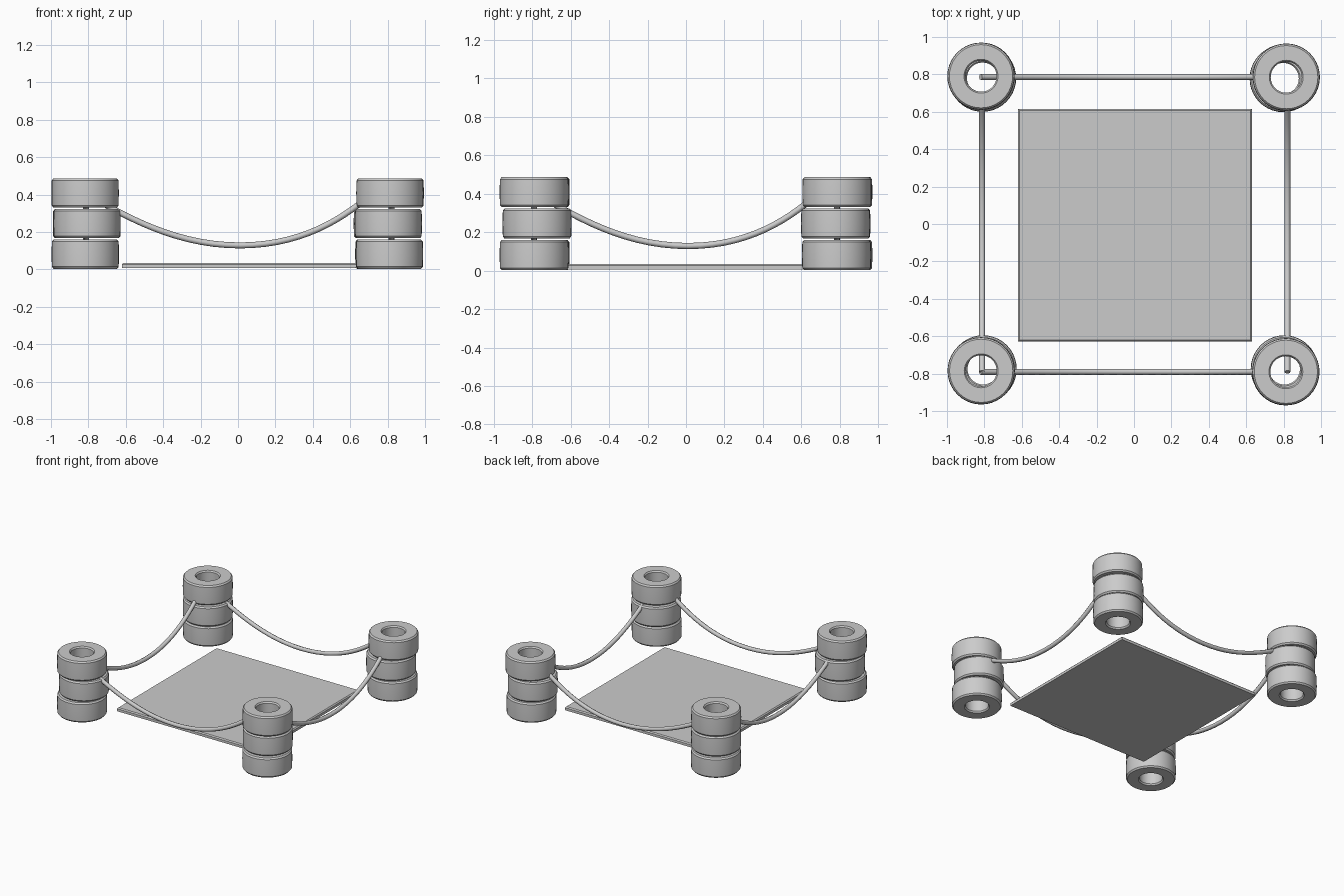
import bpy, bmesh, math

if "Cube" in bpy.data.objects:
    bpy.data.objects.remove(bpy.data.objects["Cube"])

R, HOLE, H, BEV = 0.180, 0.083, 0.156, 0.011


def smooth(ob):
    bpy.ops.object.select_all(action='DESELECT')
    ob.select_set(True)
    bpy.context.view_layer.objects.active = ob
    bpy.ops.object.shade_smooth_by_angle(angle=math.radians(30))


def make_obj(name, bm):
    me = bpy.data.meshes.new(name)
    bmesh.ops.recalc_face_normals(bm, faces=bm.faces[:])
    bm.to_mesh(me)
    bm.free()
    ob = bpy.data.objects.new(name, me)
    bpy.context.collection.objects.link(ob)
    return ob


def tyre(name, x, y, z, seg=40):
    # chamfered ring profile revolved about z
    prof = [(HOLE, BEV), (HOLE + BEV * .7, 0), (R - BEV, 0), (R - 0.002, BEV),
            (R, H / 2), (R - 0.002, H - BEV), (R - BEV, H),
            (HOLE + BEV * .7, H), (HOLE, H - BEV)]
    bm = bmesh.new()
    rings = []
    for i in range(seg):
        a = 2 * math.pi * i / seg
        rings.append([bm.verts.new((r * math.cos(a), r * math.sin(a), h)) for r, h in prof])
    n = len(prof)
    for i in range(seg):
        p, q = rings[i], rings[(i + 1) % seg]
        for j in range(n):
            k = (j + 1) % n
            bm.faces.new((p[j], q[j], q[k], p[k]))
    ob = make_obj(name, bm)
    ob.location = (x, y, z)
    smooth(ob)


# corner tyre stacks, each tyre nudged a little (bottom, middle, top)
stacks = {
    "front_left": (-0.817, -0.785, [(0, 0), (0.010, 0.010), (0, 0)]),
    "front_right": (0.812, -0.785, [(-0.002, -0.005), (-0.008, 0.010), (0, -0.005)]),
    "back_left": (-0.818, 0.790, [(0.002, 0), (0.008, -0.010), (0, 0)]),
    "back_right": (0.814, 0.788, [(-0.008, -0.005), (-0.016, -0.010), (0, -0.003)]),
}
for name, (x, y, offs) in stacks.items():
    for i, (dx, dy) in enumerate(offs):
        tyre(f"tyre_{name}_{i + 1}", x + dx, y + dy, 0.003 + i * 0.1635)


# sagging ropes: start inside one stack, end in the wall of the next
def rope(name, along, across):
    pts = [((-0.82, 0.41), (-0.98, 0.51), (-0.60, 0.28)),
           ((0.01, 0.128), (-0.33, 0.128), (0.34, 0.128)),
           ((0.71, 0.40), (0.56, 0.27), (0.80, 0.48))]
    s = 1.0 if along == 'x' else 0.965

    def place(p):
        return (p[0] * s, across, p[1]) if along == 'x' else (across, p[0] * s, p[1])

    cu = bpy.data.curves.new(name, 'CURVE')
    cu.dimensions = '3D'
    cu.bevel_depth = 0.016
    cu.bevel_resolution = 2
    cu.resolution_u = 14
    cu.use_fill_caps = True
    sp = cu.splines.new('BEZIER')
    sp.bezier_points.add(2)
    for b, (co, hl, hr) in zip(sp.bezier_points, pts):
        b.handle_left_type = b.handle_right_type = 'FREE'
        b.co, b.handle_left, b.handle_right = place(co), place(hl), place(hr)
    ob = bpy.data.objects.new(name, cu)
    bpy.context.collection.objects.link(ob)


rope("rope_front", 'x', -0.79)
rope("rope_back", 'x', 0.786)
rope("rope_left", 'y', -0.812)
rope("rope_right", 'y', 0.82)

# floor mat with chamfered rim
bm = bmesh.new()
bmesh.ops.create_cube(bm, size=1)
bmesh.ops.scale(bm, vec=(1.25, 1.245, 0.028), verts=bm.verts[:])
bmesh.ops.translate(bm, vec=(0.005, -0.007, 0.021), verts=bm.verts[:])
bmesh.ops.bevel(bm, geom=[e for e in bm.edges if all(v.co.z > 0.02 for v in e.verts)],
                offset=0.008, segments=1, affect='EDGES')
make_obj("floor_mat", bm)
